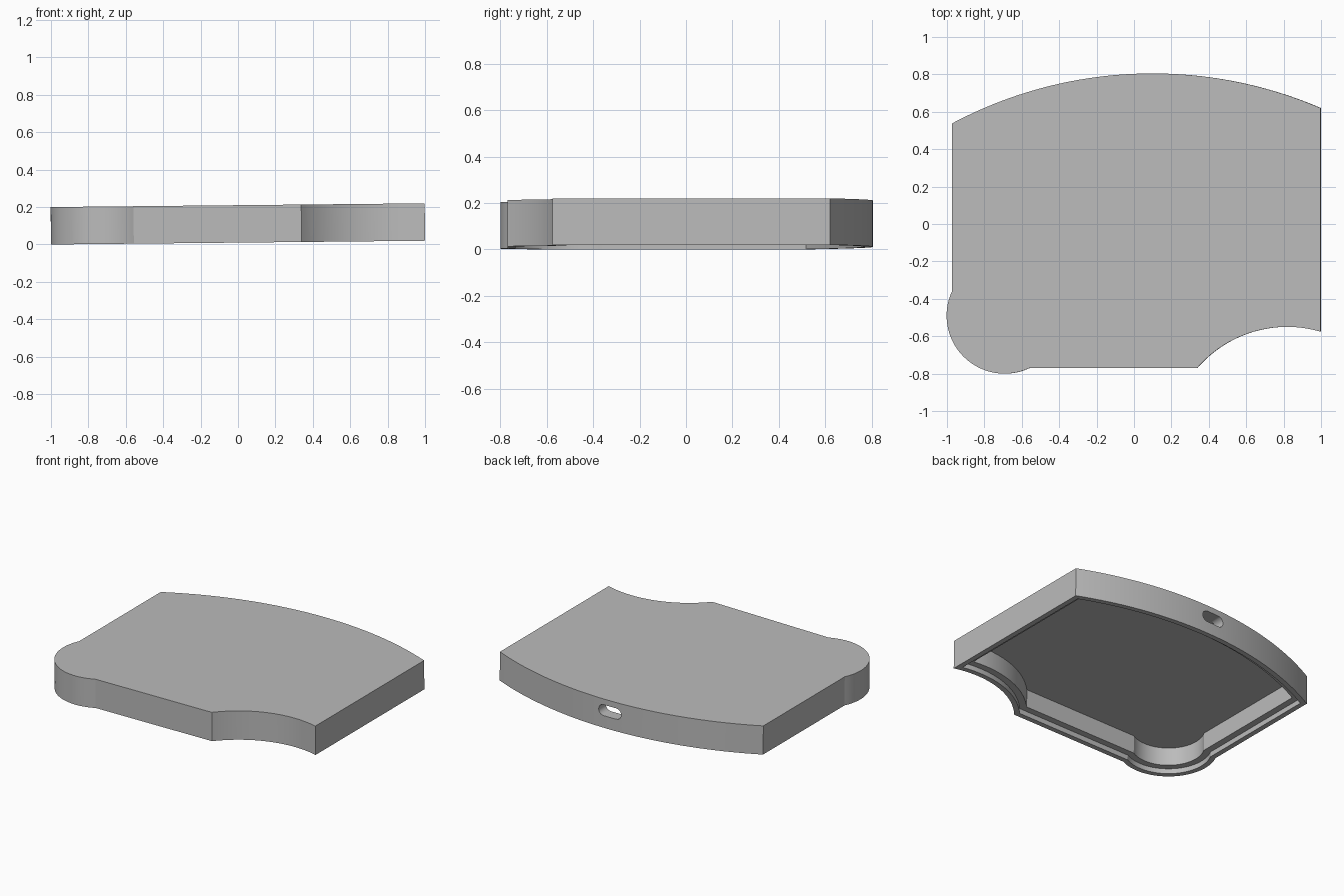
import bpy, bmesh, math
from math import sin, cos, pi, sqrt, atan2

cube = bpy.data.objects.get("Cube")
if cube:
    bpy.data.objects.remove(cube, do_unlink=True)

HEIGHT, TILT = 0.2, 0.01

grey = bpy.data.materials.new("plain_grey")
grey.use_nodes = True
grey.diffuse_color = (0.5, 0.5, 0.5, 1)
grey.node_tree.nodes["Principled BSDF"].inputs["Base Color"].default_value = (0.5, 0.5, 0.5, 1)


def arc(centre, radius, start, end, steps):
    """Points along an arc, both ends included."""
    return [(centre[0] + radius * cos(start + (end - start) * i / steps),
             centre[1] + radius * sin(start + (end - start) * i / steps))
            for i in range(steps + 1)]


def outline(inset):
    """Case outline, counter-clockwise, moved inward by inset."""
    left, right, front = -0.97 + inset, 1 - inset, -0.77 + inset
    # bowed back edge
    c, r = (0.1, -1.475), 2.28 - inset
    back = arc(c, r, math.acos((right - c[0]) / r), math.acos((left - c[0]) / r), 48)
    # round lobe at the front corner
    c, r = (-0.69, -0.49), 0.31 - inset
    a0 = pi - math.asin(sqrt(r * r - (left - c[0]) ** 2) / r)
    a1 = 2 * pi + atan2(front - c[1], sqrt(r * r - (front - c[1]) ** 2))
    lobe = arc(c, r, a0, a1, 40)
    # scooped opposite corner
    c, r = (0.82, -1.184), 0.634 + inset
    scoop = arc(c, r, pi - math.asin((front - c[1]) / r), math.acos((right - c[0]) / r), 32)
    return back + lobe + scoop


def make_object(name, bm):
    bmesh.ops.recalc_face_normals(bm, faces=bm.faces[:])
    mesh = bpy.data.meshes.new(name)
    bm.to_mesh(mesh)
    bm.free()
    mesh.materials.append(grey)
    obj = bpy.data.objects.new(name, mesh)
    bpy.context.collection.objects.link(obj)
    return obj


def loft(name, sections):
    """Join equal-length rings of points and cap both ends."""
    bm = bmesh.new()
    rings = [[bm.verts.new(p) for p in ring] for ring in sections]
    for a, b in zip(rings, rings[1:]):
        n = len(a)
        for i in range(n):
            j = (i + 1) % n
            bm.faces.new((a[i], a[j], b[j], b[i]))
    bm.faces.new(rings[0])
    bm.faces.new(rings[-1])
    return make_object(name, bm)


# Hollow case: outer wall, stepped lip, inner wall and ceiling
profile = [(0, HEIGHT), (0, 0), (0.035, 0), (0.035, 0.035), (0.08, 0.035), (0.08, 0.16)]
case = loft("case_shell", [[(x, y, z) for x, y in outline(d)] for d, z in profile])

# Rounded port slot through the back wall
half, radius = 0.047, 0.038
slot = arc((0.025 + half, 0.122), radius, -pi / 2, pi / 2, 10)
slot += arc((0.025 - half, 0.122), radius, pi / 2, 3 * pi / 2, 10)
cutter = loft("port_cutter", [[(x, y, z) for x, z in slot] for y in (0.68, 0.9)])
cutter.hide_render = True

cut = case.modifiers.new("port", "BOOLEAN")
cut.operation, cut.solver, cut.object = "DIFFERENCE", "EXACT", cutter
bpy.ops.object.select_all(action="DESELECT")
bpy.context.view_layer.objects.active = case
case.select_set(True)
bpy.ops.object.modifier_apply(modifier=cut.name)
bpy.data.objects.remove(cutter, do_unlink=True)
bpy.ops.object.shade_smooth_by_angle(angle=math.radians(20))

# Slight sideways tilt of the whole case
case.rotation_euler.y = -TILT
case.location.z = TILT
